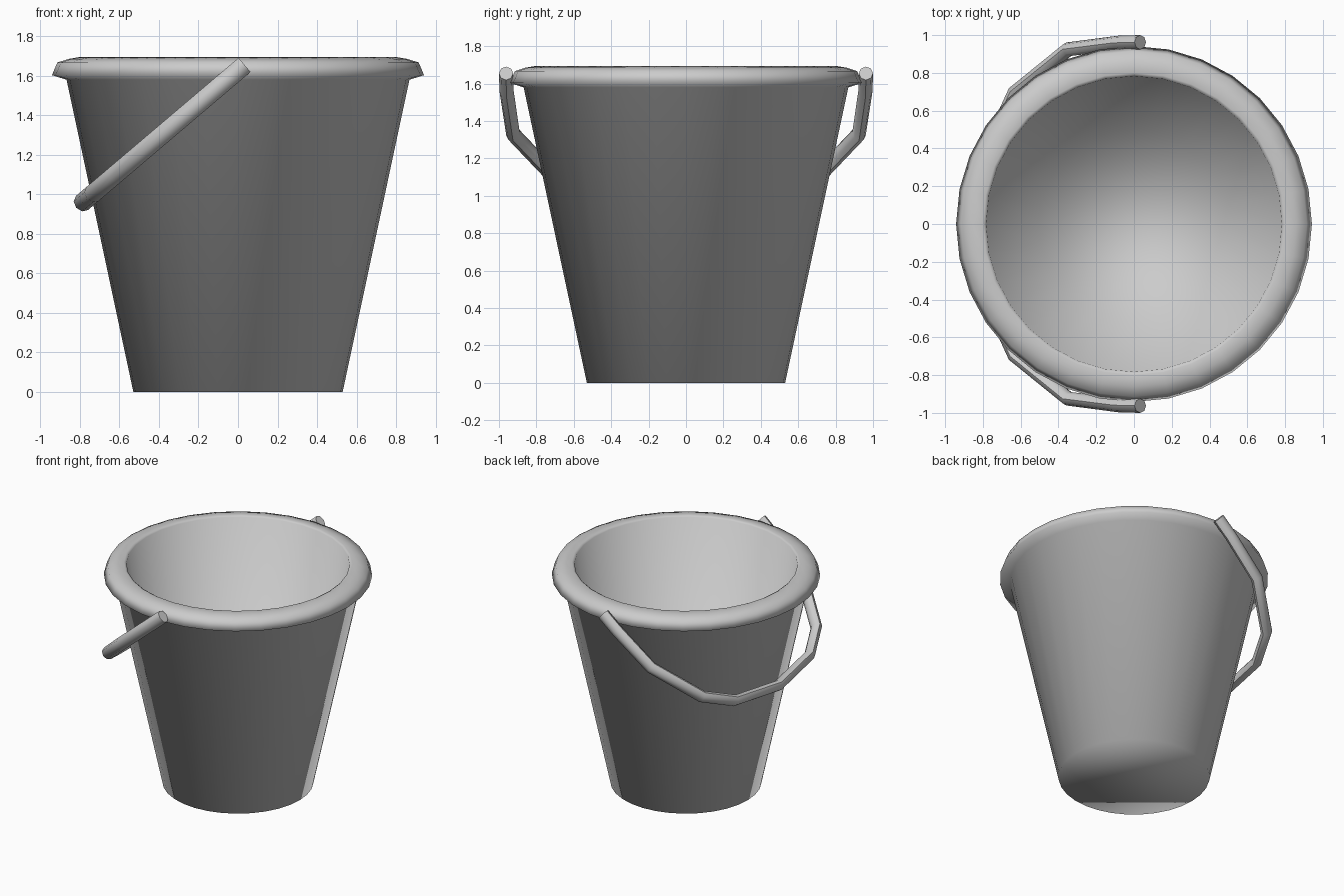
import bpy, bmesh, math
from mathutils import Vector

if "Cube" in bpy.data.objects:
    bpy.data.objects.remove(bpy.data.objects["Cube"])


def mesh_object(name, rings, closed_ends=True):
    """Skin a list of equal-length vertex rings and cap both ends."""
    bm = bmesh.new()
    loops = [[bm.verts.new(p) for p in ring] for ring in rings]
    n = len(loops[0])
    for a, b in zip(loops, loops[1:]):
        for i in range(n):
            j = (i + 1) % n
            bm.faces.new((a[i], a[j], b[j], b[i]))
    bm.faces.new(loops[0])
    bm.faces.new(loops[-1])
    bmesh.ops.recalc_face_normals(bm, faces=bm.faces)
    mesh = bpy.data.meshes.new(name)
    bm.to_mesh(mesh)
    bm.free()
    mesh.shade_smooth()
    obj = bpy.data.objects.new(name, mesh)
    bpy.context.collection.objects.link(obj)
    return obj


# Bucket shell: outer wall, rolled lip, inner wall, floor (radius, height)
profile = [(0.53, 0), (0.868, 1.58), (0.942, 1.603), (0.915, 1.667),
           (0.86, 1.685), (0.80, 1.695), (0.783, 1.685), (0.505, 0.03)]
SEG = 32
angles = [2 * math.pi * i / SEG for i in range(SEG)]
mesh_object("bucket", [[(r * math.cos(a), r * math.sin(a), z) for a in angles]
                       for r, z in profile])

# Handle: half path as (distance from pivot, y), mirrored to the other side
half = [(0, 0.962), (0.15, 0.959), (0.5, 0.925), (0.865, 0.70), (1.01, 0.46)]
path2d = half + [(1.08, 0)] + [(s, -y) for s, y in reversed(half)]
pivot = Vector((0.033, 0, 1.655))
down = Vector((-0.762, 0, -0.647))
normal = Vector((-0.647, 0, 0.762))
path = [pivot + down * s + Vector((0, y, 0)) for s, y in path2d]

# Sweep an oval section along the path
rings = []
for i, p in enumerate(path):
    before = path[max(i - 1, 0)]
    after = path[min(i + 1, len(path) - 1)]
    if i in (0, len(path) - 1):
        tangent = down
    else:
        tangent = ((p - before).normalized() + (after - p).normalized()).normalized()
    side = tangent.cross(normal).normalized()
    if i == len(path) - 1:
        side = -side
    rings.append([p + side * 0.038 * math.cos(k * math.pi / 4)
                  + normal * 0.047 * math.sin(k * math.pi / 4) for k in range(8)])
handle = mesh_object("handle", rings)
bpy.context.view_layer.objects.active = handle
handle.select_set(True)
bpy.ops.object.shade_smooth_by_angle(angle=math.radians(50))
